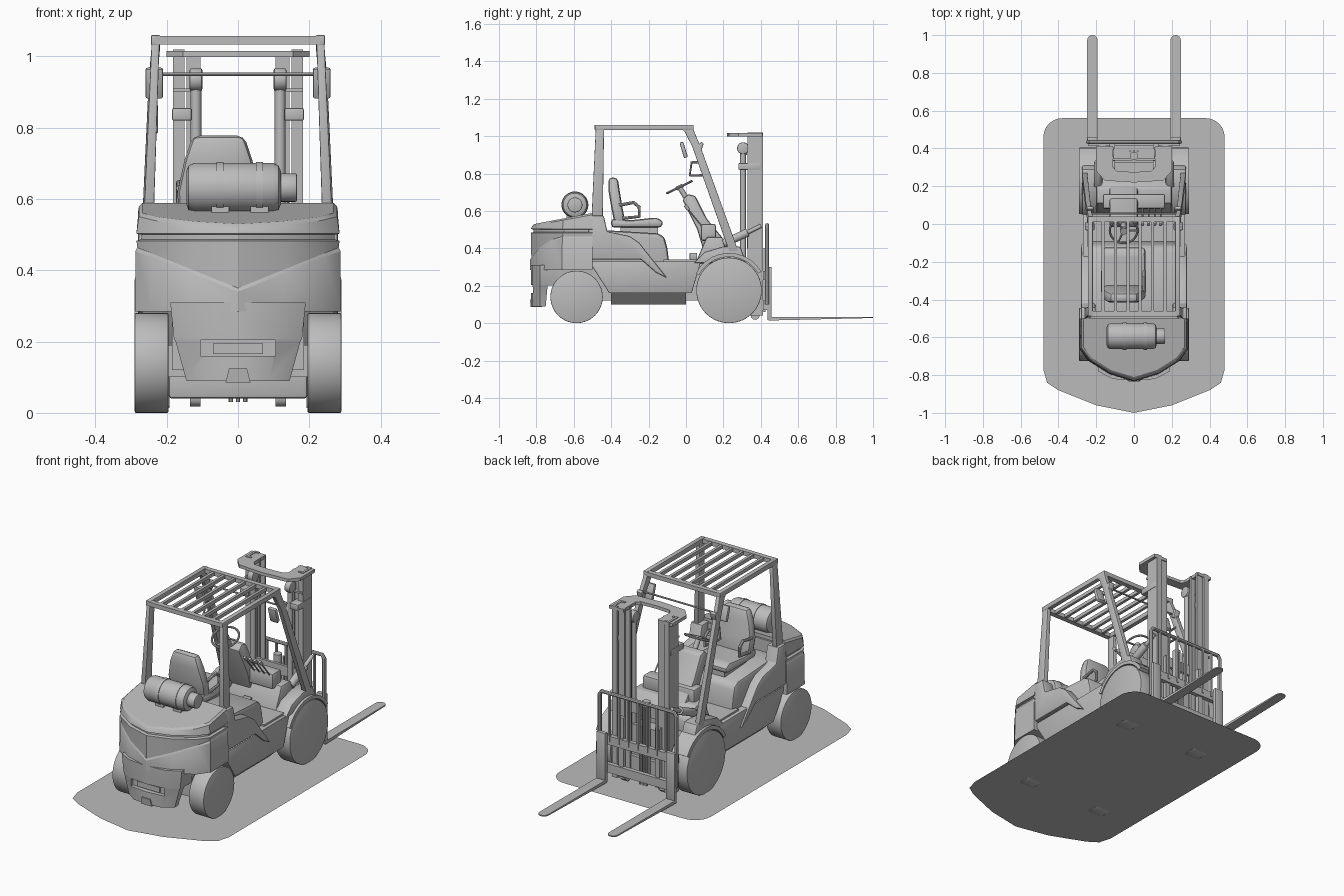
import bpy, bmesh
from math import sin, cos, pi, tau, radians
from mathutils import Vector

if "Cube" in bpy.data.objects:
    bpy.data.objects.remove(bpy.data.objects["Cube"])

grey = bpy.data.materials.new("plain grey")
grey.use_nodes = True
grey.diffuse_color = (.5, .5, .5, 1)
grey.node_tree.nodes["Principled BSDF"].inputs["Base Color"].default_value = grey.diffuse_color
parts = []


def place(name, data, bevel=0, mirror=False):
    ob = bpy.data.objects.new(name, data)
    bpy.context.collection.objects.link(ob)
    data.materials.append(grey)
    if bevel:
        modifier = ob.modifiers.new("bevel", "BEVEL")
        modifier.width, modifier.segments = bevel, 2
    if mirror:
        ob.modifiers.new("mirror", "MIRROR").use_mirror_merge = False
    parts.append(ob)
    return ob


def loft(name, rings, **options):
    bm = bmesh.new()
    loops = [[bm.verts.new(point) for point in ring] for ring in rings]
    for lower, upper in zip(loops, loops[1:]):
        for j in range(len(lower)):
            bm.faces.new((lower[j - 1], lower[j], upper[j], upper[j - 1]))
    bm.faces.new(loops[0])
    if len(loops) > 1:
        bm.faces.new(loops[-1])
    bmesh.ops.recalc_face_normals(bm, faces=bm.faces)
    mesh = bpy.data.meshes.new(name)
    bm.to_mesh(mesh)
    bm.free()
    return place(name, mesh, **options)


def side_prism(name, left, right, profile, **options):
    return loft(name, [[(x, y, z) for y, z in profile] for x in (left, right)], **options)


def plan_prism(name, bottom, top, outline, **options):
    return loft(name, [[(x, y, z) for x, y in outline] for z in (bottom, top)], **options)


def box(name, xs, ys, zs, **options):
    return plan_prism(name, *zs, [(xs[i], ys[j]) for i, j in ((0, 0), (1, 0), (1, 1), (0, 1))], **options)


def cross_box(name, half_width, ys, zs, **options):
    return box(name, (-half_width, half_width), ys, zs, **options)


def beam(name, sections, **options):
    # horizontal rectangles (x, y, z, half width, half depth) joined in order
    corners = ((-1, -1), (1, -1), (1, 1), (-1, 1))
    return loft(name, [[(x + i * w, y + j * d, z) for i, j in corners] for x, y, z, w, d in sections], **options)


def arc(cx, cy, radius, start, end, steps):
    angles = [start + (end - start) * i / steps for i in range(steps + 1)]
    return [(cx + radius * cos(a), cy + radius * sin(a)) for a in angles]


def rod(name, start, end, radius, sides=16, **options):
    start, end = Vector(start), Vector(end)
    turn = (end - start).to_track_quat("Z", "Y")
    ring = [turn @ Vector((x, y, 0)) for x, y in arc(0, 0, radius, 0, tau, sides)[:-1]]
    return loft(name, [[p + offset for offset in ring] for p in (start, end)], **options)


def cross_rod(name, left, right, y, z, radius, sides=16, **options):
    return rod(name, (left, y, z), (right, y, z), radius, sides, **options)


def tube(name, points, radius, closed=False):
    curve = bpy.data.curves.new(name, "CURVE")
    curve.dimensions, curve.bevel_depth, curve.bevel_resolution = "3D", radius, 2
    curve.use_fill_caps = True
    spline = curve.splines.new("POLY")
    spline.points.add(len(points) - 1)
    for target, point in zip(spline.points, points):
        target.co = (*point, 1)
    spline.use_cyclic_u = closed
    return place(name, curve)


def both(half):
    return half + [(-x, y) for x, y in reversed(half) if x]


# Ground shadow sheet
sheet_half = arc(.38, .46, .1, pi / 2, 0, 6) + [(.48, -.77), (.46, -.84), (.4, -.88), (.2, -.96), (0, -1)]
loft("ground_sheet", [[(x, y, .005) for x, y in both(sheet_half)]])

# Wheels and axles
drive_y, drive_r = .23, .175
steer_y, steer_r = -.585, .14
tyre_in, tyre_out = .195, .29
cross_rod("drive_wheel", tyre_in, tyre_out, drive_y, drive_r, drive_r, 56, bevel=.004, mirror=True)
cross_rod("steer_wheel", tyre_in, tyre_out, steer_y, steer_r, steer_r, 56, bevel=.004, mirror=True)
cross_box("steer_axle", tyre_in, (steer_y - .04, steer_y + .04), (.1, .19))
cross_box("drive_axle", tyre_in, (drive_y - .05, drive_y + .05), (.04, .15), bevel=.01)

# Counterweight with a V crease and a groove below the lid
rear, joint = -.83, -.5
weight_half = [(.285, joint), (.285, -.66), (.24, -.72), (.13, -.79), (0, rear)]


def weight_ring(grow, height, crease=0, slope=0):
    scale = 1 + grow * 3
    return [(x * scale, joint + (y - joint) * scale, height + crease * abs(x) + slope * (y - rear))
            for x, y in both(weight_half)]


loft("counterweight", [
    weight_ring(.005, .285),
    weight_ring(.003, .34, crease=.4), weight_ring(-.003, .35, crease=.4),
    weight_ring(0, .483), weight_ring(-.016, .487), weight_ring(-.016, .5), weight_ring(0, .503),
    weight_ring(-.008, .52, slope=.18), weight_ring(-.02, .53, slope=.18)])


def tail_ring(z, width, front):
    return [(x, y, z) for x, y in both([(width, front), (width, rear + .05), (width * .6, rear + .01), (0, rear)])]


tail = loft("counterweight_tail", [tail_ring(.09, .145, -.75), tail_ring(.2, .175, -.74),
                                   tail_ring(.21, .18, joint), tail_ring(.31, .19, joint)])
cutter = cross_box("slot_cutter", .105, (-.9, -.8), (.16, .205))
cutter.hide_render = True
slot = tail.modifiers.new("slot", "BOOLEAN")
slot.operation, slot.object = "DIFFERENCE", cutter
parts.remove(cutter)
cross_box("slot_panel", .07, (-.81, -.79), (.165, .195))
beam("tow_hitch", [(0, -.8, .085, .035, .03), (0, -.8, .125, .025, .035)])

# Chassis, engine hood and floor
cross_box("frame", .185, (-.68, .33), (.12, .33))
beam("undertray", [(0, -.2, .1, .2, .2), (0, -.2, .165, .265, .2)])
side_prism("lower_body", -.27, .27, [(joint, .3), (-.41, .16), (.03, .16), (.08, .33), (joint, .33)], bevel=.004)
side_prism("engine_hood", -.23, .23, [(-.52, .3), (-.52, .5), (-.4, .495), (-.15, .48), (-.115, .46),
                                      (-.1, .4), (-.08, .25)], bevel=.018)
side_prism("side_fairing", .205, .28, [(-.52, .34), (-.52, .575), (-.44, .575), (-.42, .49), (-.3, .465),
                                       (-.25, .43), (-.1, .24), (-.16, .27), (-.24, .34)],
           bevel=.008, mirror=True)
cross_box("hood_rear_panel", .25, (-.53, -.49), (.45, .57))
cross_box("floor_plate", .25, (-.12, .08), (.325, .34))

# Fenders over the drive wheels
fender = arc(drive_y, drive_r, .2, pi / 6, pi * .85, 10) + arc(drive_y, drive_r, .18, pi * .85, pi / 6, 10)
side_prism("fender", .19, tyre_out, fender, mirror=True)
side_prism("pillar_foot", .19, .275, [(.04, .32), (.1, .38), (.2, .41), (.29, .41), (.32, .33)],
           bevel=.008, mirror=True)

# Dashboard and steering
side_prism("front_cowl", -.2, .2, [(.05, .32), (.11, .46), (.19, .46), (.25, .4), (.26, .32)], bevel=.01)
side_prism("dashboard", -.13, .02, [(.09, .4), (.06, .5), (-.02, .66), (.01, .69), (.05, .68),
                                    (.11, .56), (.2, .45), (.2, .4)], bevel=.012)
cross_box("instrument_shelf", .165, (.08, .16), (.44, .53), bevel=.012)
hub = Vector((-.055, -.035, .727))
axis = Vector((0, -sin(radians(26)), cos(radians(26))))
across = Vector((1, 0, 0))
rim = [hub + across * u + axis.cross(across) * v for u, v in arc(0, 0, .073, 0, tau, 32)[:-1]]
tube("steering_wheel", rim, .006, closed=True)
for point in rim[::11]:
    rod("steering_spoke", hub, point, .005, 8)
rod("steering_hub", hub - axis * .01, hub + axis * .01, .02)
rod("steering_column", (hub.x, .02, .64), hub, .014)
for i in range(4):
    x = .045 + i * .032
    rod("lever", (x, .1, .5), (x, .01, .61), .004, 8)
    rod("lever_knob", (x, .015, .605), (x, -.005, .63), .009, 12, bevel=.003)
box("pedal", (0, .05), (.02, .06), (.34, .375), bevel=.004)

# Seat
box("seat_base", (-.14, .03), (-.35, -.15), (.48, .51))
side_prism("seat_cushion", -.17, .06, [(-.4, .51), (-.4, .56), (-.3, .55), (-.16, .565), (-.12, .545), (-.13, .51)],
           bevel=.02)
beam("seat_back", [(hub.x, -.35, .52, .11, .03), (hub.x, -.37, .62, .115, .03),
                   (hub.x, -.385, .71, .095, .03), (hub.x, -.39, .778, .072, .025)], bevel=.02)
for x in (-.165, .055):
    tube("armrest", [(x, -.36, .63), (x, -.28, .645), (x, -.25, .62), (x, -.25, .57), (x, -.34, .56)], .009)

# Gas tank
tank_y, tank_z = -.594, .632
cross_rod("gas_tank", -.145, .12, tank_y, tank_z, .069, 36, bevel=.022)
cross_rod("tank_collar", .11, .165, tank_y, tank_z, .04, 24, bevel=.004)
for x in (-.05, .06):
    cross_rod("tank_strap", x - .01, x + .01, tank_y, tank_z, .072, 36)
    box("tank_bracket", (x - .025, x + .025), (tank_y - .045, tank_y + .045), (.545, .59))

# Overhead guard
guard_x, roof = .231, 1.05
beam("rear_pillar", [(.25, -.475, .56, .014, .03), (guard_x, -.46, roof, .011, .022)], bevel=.003, mirror=True)
beam("front_pillar", [(.262, .255, .385, .014, .025), (.238, .055, .945, .012, .022),
                      (guard_x, .02, 1.02, .012, .026), (guard_x, 0, roof, .012, .035)], bevel=.003, mirror=True)
box("roof_side_rail", (.218, .244), (-.487, .04), (roof - .018, roof + .01), bevel=.003, mirror=True)
for y in (-.475, .025):
    cross_box("roof_cross_rail", guard_x, (y - .014, y + .014), (roof - .016, roof + .008))
for i in range(6):
    x = (i - 2.5) * .066
    box("roof_bar", (x - .008, x + .008), (-.47, .02), (roof - .014, roof + .006))
cross_rod("front_tie_rod", -guard_x, guard_x, .055, .95, .005, 8)
side_prism("lamp", .21, .26, [(-.035, .965), (-.015, .97), (.01, .89), (-.01, .88)], bevel=.006, mirror=True)
side_prism("front_lamp", .215, .25, [(.055, .93), (.08, .97), (.095, .96), (.08, .915)], bevel=.005, mirror=True)
tube("grab_handle", [(-guard_x, .08, .86), (-guard_x, .03, .86), (-guard_x, .02, .79), (-guard_x, .1, .79)], .007)


# Mast
def channel(name, xs, ys, wall, top):
    inner, outer = xs
    back, front = ys
    plan_prism(name, .04, top, [(outer, back), (outer, front), (inner, front), (inner, front - wall),
                                (outer - wall, front - wall), (outer - wall, back + wall),
                                (inner, back + wall), (inner, back)], mirror=True)


channel("outer_mast", (.15, .182), (.33, .412), .013, 1.02)
channel("inner_mast", (.105, .145), (.345, .405), .011, 1.015)
plan_prism("mast_top_plate", .998, 1.016, [(.2, .41), (.2, .28), (.155, .23), (0, .22), (0, .275),
                                           (.09, .28), (.11, .3), (.11, .41)], mirror=True)
lift_x, lift_y, lift_top = .118, .305, .935
rod("lift_cylinder", (lift_x, lift_y, .1), (lift_x, lift_y, lift_top), .015, mirror=True)
cross_rod("chain_pulley", .1, .136, lift_y, lift_top, .032, 24, bevel=.006, mirror=True)
box("lift_chain", (.11, .126), (.33, .336), (.2, lift_top), mirror=True)
box("mast_bracket", (.13, .185), (.28, .4), (.82, .855), bevel=.005, mirror=True)
box("mast_clamp", (.13, .182), (.32, .36), (.9, .91), mirror=True)
cross_rod("mast_roller", .105, .135, .37, .042, .024, 20, mirror=True)
cross_box("mast_cross_member", .17, (.33, .35), (.08, .16))
cross_box("mast_middle_member", .17, (.325, .34), (.4, .46))
rod("tilt_cylinder", (.19, .2, .425), (.19, .33, .485), .022, bevel=.003, mirror=True)
rod("tilt_rod", (.19, .32, .48), (.19, .4, .52), .011, mirror=True)
rod("free_lift_cylinder", (0, .36, .05), (0, .36, .5), .022, 20)
for x in (-.02, 0, .02):
    rod("hose", (x, .385, .03), (x, .385, .48), .006, 8)

# Carriage, backrest and forks
frame_x, frame_y, frame_top = .243, .434, .525
for name, z in (("carriage_lower_bar", .07), ("carriage_upper_bar", .23)):
    cross_box(name, frame_x, (.412, .436), (z, z + .05))
box("carriage_upright", (.1, .13), (.4, .425), (.06, .4), mirror=True)
frame_half = [(frame_x, .1), (frame_x, frame_top - .02), (frame_x - .013, frame_top)]
tube("backrest_frame", [(x, frame_y, z) for x, z in both(frame_half)], .011)
for i in range(-3, 4):
    x = i * .06
    box("backrest_bar", (x - .005, x + .005), (frame_y - .007, frame_y + .007), (.25, frame_top))
box("fork_shank", (.192, .248), (.436, .458), (.016, .3), bevel=.003, mirror=True)
blade = [(.192, .44), (.248, .44)] + arc(.22, .972, .028, 0, pi, 8)
loft("fork_blade", [[(x, y, z + rise * (y - .44)) for x, y in blade] for z, rise in ((.014, .024), (.032, .003))],
     mirror=True)

# Apply modifiers and smooth the rounded surfaces
bpy.ops.object.select_all(action="DESELECT")
for ob in parts:
    ob.select_set(True)
bpy.context.view_layer.objects.active = parts[0]
bpy.ops.object.convert(target="MESH")
bpy.ops.object.shade_smooth_by_angle(angle=radians(30))
bpy.data.objects.remove(cutter)
